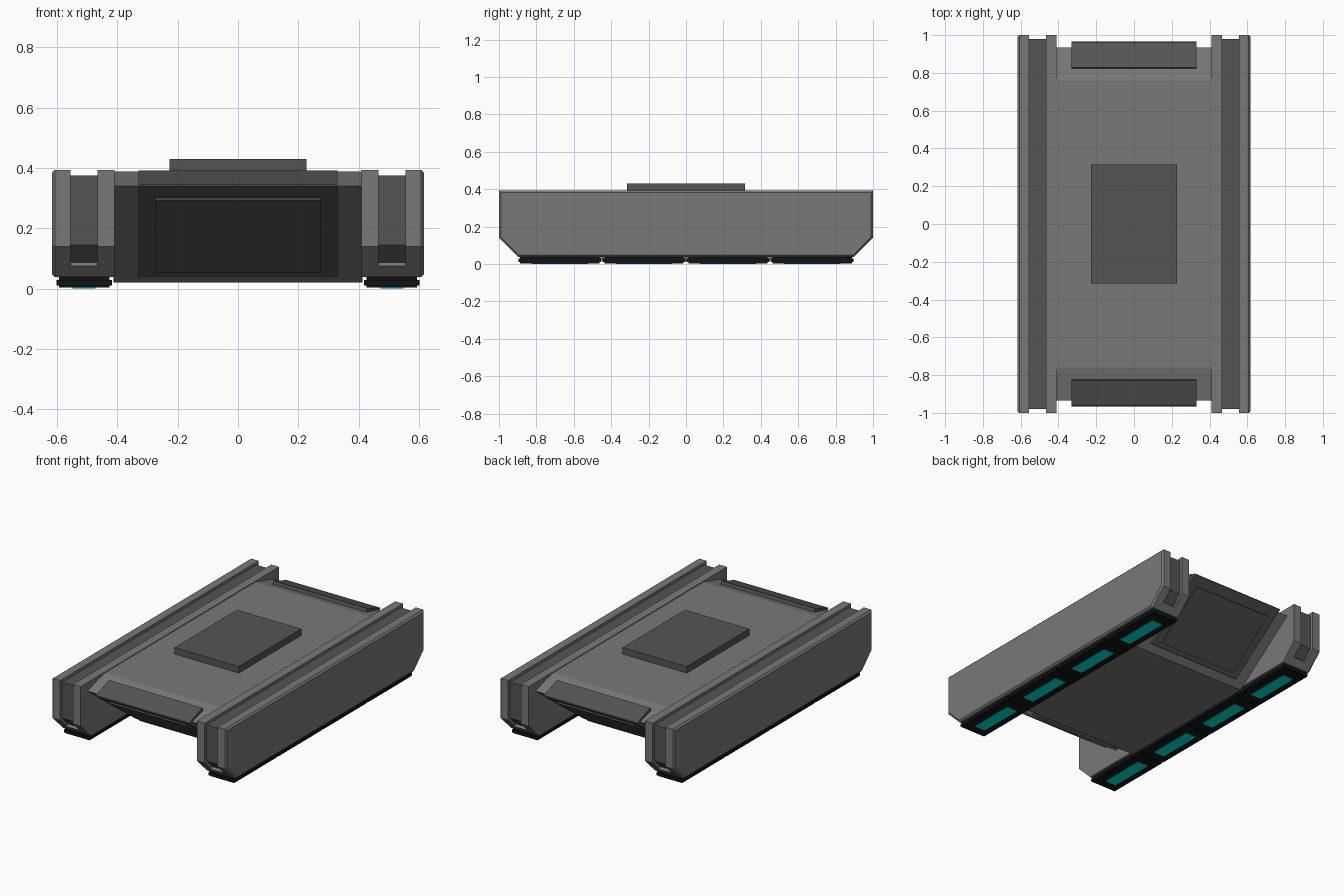
import bpy, bmesh

if "Cube" in bpy.data.objects:
    bpy.data.objects.remove(bpy.data.objects["Cube"])


def material(name, rgb):
    m = bpy.data.materials.new(name)
    m.diffuse_color = (*rgb, 1)
    m.use_nodes = True
    m.node_tree.nodes["Principled BSDF"].inputs["Base Color"].default_value = m.diffuse_color
    return m


GREY = material("hull_grey", (0.19, 0.19, 0.19))
DARK = material("dark_grey", (0.09, 0.09, 0.09))
BLACK = material("pad_black", (0.006, 0.007, 0.008))
TEAL = material("teal_glow", (0.0, 0.78, 0.72))


def prism(name, profile, x0, x1, mat, bevel=0.0):
    """Extrude a (y, z) profile from x0 to x1; optionally chamfer the x1 rim."""
    bm = bmesh.new()
    a = [bm.verts.new((x0, y, z)) for y, z in profile]
    b = [bm.verts.new((x1, y, z)) for y, z in profile]
    n = len(profile)
    bm.faces.new(a)
    cap = bm.faces.new(b)
    for i in range(n):
        j = (i + 1) % n
        bm.faces.new((a[i], a[j], b[j], b[i]))
    bmesh.ops.recalc_face_normals(bm, faces=bm.faces)
    if bevel:
        bmesh.ops.bevel(bm, geom=list(cap.edges), offset=bevel, segments=1,
                        affect='EDGES', profile=0.5)
    me = bpy.data.meshes.new(name)
    bm.to_mesh(me)
    bm.free()
    me.materials.append(mat)
    ob = bpy.data.objects.new(name, me)
    bpy.context.collection.objects.link(ob)
    return ob


def box(name, x0, x1, y0, y1, z0, z1, mat):
    return prism(name, [(y0, z0), (y1, z0), (y1, z1), (y0, z1)], x0, x1, mat)


def both_ends(half):
    """Mirror a half profile (+y side, top to bottom) to the -y side."""
    return half + [(-y, z) for y, z in reversed(half)]


# Central hull with sloped ends
prism("central_hull", both_ends([(0.76, 0.388), (0.935, 0.34), (0.5, 0.02)]),
      -0.412, 0.412, GREY)
box("top_plate", -0.227, 0.227, -0.315, 0.315, 0.38, 0.43, DARK)

# End plates: hood on the upper slope, panel and raised inset on the lower slope
for end, s in (("back", 1), ("front", -1)):
    def flip(pts):
        return [(s * y, z) for y, z in pts]
    prism(end + "_hood", flip([(0.822, 0.365), (0.829, 0.391), (0.962, 0.345),
                               (0.965, 0.34), (0.93, 0.33)]), -0.33, 0.33, DARK)
    prism(end + "_panel", flip([(0.93, 0.335), (0.965, 0.34), (0.557, 0.04),
                                (0.535, 0.055)]), -0.33, 0.33, DARK)
    prism(end + "_panel_inset", flip([(0.905, 0.306), (0.894, 0.29), (0.571, 0.052),
                                      (0.582, 0.068)][:1] +
                                     [(0.917, 0.294), (0.587, 0.051), (0.575, 0.066)]),
          -0.275, 0.275, DARK)

# Side pods: two rails, a recessed dark channel, a flush lower block
rail = both_ends([(1.0, 0.393), (1.0, 0.14), (0.897, 0.038)])
channel = both_ends([(0.98, 0.375), (0.98, 0.145), (0.89, 0.055)])
lower = both_ends([(0.915, 0.092), (0.935, 0.075), (0.897, 0.038)])
for side, s in (("right", 1), ("left", -1)):
    prism(side + "_inner_rail", rail, s * 0.41, s * 0.465, GREY)
    prism(side + "_outer_rail", rail, s * 0.555, s * 0.617, GREY, bevel=0.01)
    prism(side + "_channel", channel, s * 0.464, s * 0.556, DARK)
    prism(side + "_lower_block", lower, s * 0.464, s * 0.556, GREY)
    # Hover pads: four segments with a wider middle layer and glowing plate
    for i in range(4):
        c = (i - 1.5) * 0.45
        box(f"{side}_pad_{i}", s * 0.426, s * 0.594, c - 0.212, c + 0.212,
            0.003, 0.042, BLACK)
        box(f"{side}_pad_rim_{i}", s * 0.418, s * 0.601, c - 0.221, c + 0.221,
            0.01, 0.029, BLACK)
        box(f"{side}_glow_{i}", s * 0.472, s * 0.548, c - 0.15, c + 0.15,
            0.0, 0.006, TEAL)
